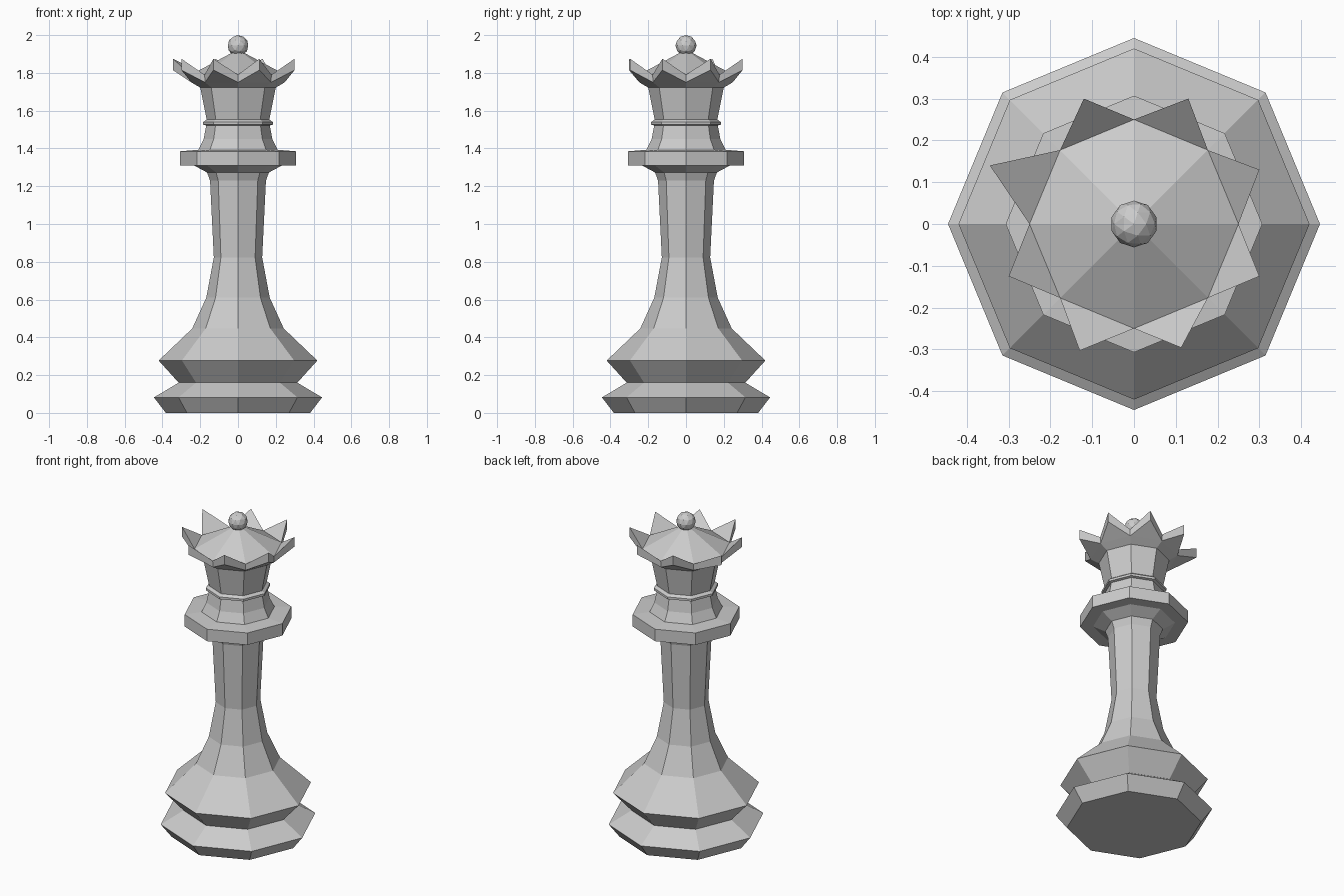
import bpy, bmesh
from math import sin, cos, pi

if "Cube" in bpy.data.objects:
    bpy.data.objects.remove(bpy.data.objects["Cube"])

SIDES = 8


def make_object(name, bm):
    bmesh.ops.recalc_face_normals(bm, faces=bm.faces[:])
    mesh = bpy.data.meshes.new(name)
    bm.to_mesh(mesh)
    bm.free()
    obj = bpy.data.objects.new(name, mesh)
    bpy.context.collection.objects.link(obj)
    return obj


def ring(bm, r, z):
    return [bm.verts.new((r * cos(2 * pi * i / SIDES), r * sin(2 * pi * i / SIDES), z))
            for i in range(SIDES)]


def bridge(bm, a, b):
    for i in range(SIDES):
        j = (i + 1) % SIDES
        bm.faces.new((a[i], a[j], b[j], b[i]))


def lathe(name, profile):
    """Closed eight-sided turned solid from (radius, z) pairs."""
    bm = bmesh.new()
    rings = [ring(bm, r, z) for r, z in profile]
    for a, b in zip(rings, rings[1:]):
        bridge(bm, a, b)
    bm.faces.new(rings[0][::-1])
    bm.faces.new(rings[-1])
    return make_object(name, bm)


# Turned body: stepped foot, flared shaft, collar, neck ring and flared head
lathe("body", [
    (0.382, 0), (0.445, 0.082), (0.314, 0.16), (0.42, 0.277),
    (0.242, 0.447), (0.168, 0.61), (0.128, 0.823), (0.148, 1.23),
    (0.164, 1.273), (0.233, 1.31), (0.307, 1.31), (0.307, 1.385),
    (0.21, 1.393), (0.182, 1.45), (0.168, 1.522), (0.184, 1.526),
    (0.184, 1.54), (0.166, 1.553), (0.2, 1.722),
])

# Crown: flared underside, eight outward wedge points, shallow conical top
tips = [(0.30, 0.13), (0.13, 0.30), (-0.12, 0.30), (-0.345, 0.14),
        (-0.30, -0.125), (-0.13, -0.303), (0.113, -0.296), (0.30, -0.125)]
bm = bmesh.new()
under = ring(bm, 0.2, 1.722)
low = ring(bm, 0.247, 1.75)
high = ring(bm, 0.25, 1.79)
top = ring(bm, 0.035, 1.905)
bridge(bm, under, low)
bridge(bm, high, top)
bm.faces.new(under[::-1])
bm.faces.new(top)
for i, (x, y) in enumerate(tips):
    j = (i + 1) % SIDES
    tip_low = bm.verts.new((x, y, 1.815))
    tip_high = bm.verts.new((x, y, 1.875))
    bm.faces.new((low[i], low[j], tip_low))
    bm.faces.new((high[j], high[i], tip_high))
    bm.faces.new((low[i], tip_low, tip_high, high[i]))
    bm.faces.new((tip_low, low[j], high[j], tip_high))
make_object("crown", bm)

# Ball finial
bpy.ops.mesh.primitive_ico_sphere_add(subdivisions=2, radius=0.056, location=(0, 0, 1.944))
bpy.context.object.name = "finial"
